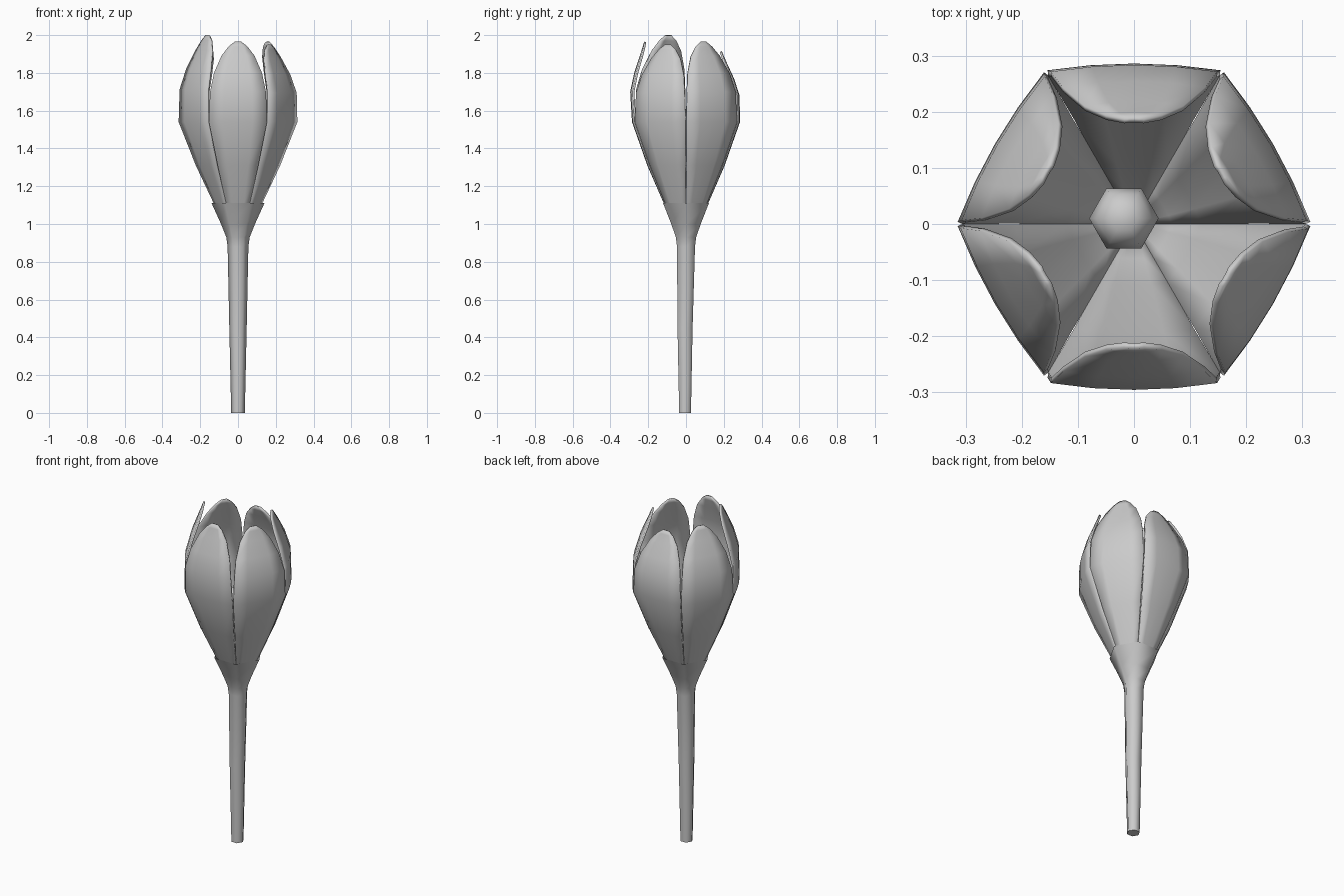
import bpy, bmesh, math
from mathutils import Vector, Matrix

cube = bpy.data.objects.get("Cube")
if cube:
    bpy.data.objects.remove(cube, do_unlink=True)

grey = bpy.data.materials.new("plain grey")
grey.use_nodes = True
grey.diffuse_color = (0.6, 0.6, 0.6, 1)
grey.node_tree.nodes["Principled BSDF"].inputs["Base Color"].default_value = (0.6, 0.6, 0.6, 1)


def finish(bm, name, angle):
    mesh = bpy.data.meshes.new(name)
    bm.to_mesh(mesh)
    bm.free()
    mesh.materials.append(grey)
    ob = bpy.data.objects.new(name, mesh)
    bpy.context.collection.objects.link(ob)
    bpy.ops.object.select_all(action='DESELECT')
    ob.select_set(True)
    bpy.context.view_layer.objects.active = ob
    bpy.ops.object.shade_smooth_by_angle(angle=math.radians(angle))
    return ob


def hex_loft(name, profile, cap_top):
    """Six-sided tube through (x, y, z, radius) stations."""
    bm = bmesh.new()
    rings = []
    for x, y, z, r in profile:
        rings.append([bm.verts.new((x + r * math.cos(i * math.pi / 3),
                                    y + r * math.sin(i * math.pi / 3), z)) for i in range(6)])
    for a, b in zip(rings, rings[1:]):
        for i in range(6):
            j = (i + 1) % 6
            bm.faces.new((a[i], a[j], b[j], b[i]))
    bm.faces.new(rings[0][::-1])
    if cap_top:
        bm.faces.new(rings[-1])
    return finish(bm, name, 65)


# Stem flaring into an open cup
hex_loft("stem_and_cup", [(0, -.005, 0, .036), (0, -.005, .45, .046), (0, 0, .88, .055),
                          (0, 0, .93, .062), (0, 0, 1.0, .09), (0, 0, 1.11, .14)], False)

# Rounded pistil hidden inside the bloom
hex_loft("pistil", [(0, 0, .95, .03), (-.01, .005, 1.2, .035), (-.018, .01, 1.38, .055),
                    (-.018, .01, 1.43, .062), (-.018, .01, 1.47, .05),
                    (-.018, .01, 1.49, .025)], True)

# Petal stations: distance from axis, height, half width
PETAL = [(.012, .93, .006), (.07, 1.0, .037), (.118, 1.11, .063), (.205, 1.31, .108),
         (.286, 1.54, .154), (.288, 1.70, .148), (.262, 1.80, .127),
         (.228, 1.89, .088), (.21, 1.94, .05), (.202, 1.965, .018)]
COLUMNS = (-1, -.5, 0, .5, 1)


def petal(name, angle, tip_z, tip_r):
    bm = bmesh.new()
    rows = []
    for r, z, w in PETAL:
        if z > 1.54:                       # vary how far each tip rises and leans
            f = (z - 1.54) / (1.965 - 1.54)
            z += f * (tip_z - 1.965)
            r += f * (tip_r - .202)
        curve = .012 * min(1, w / .14)
        rows.append([bm.verts.new((r - curve * t * t, w * t, z)) for t in COLUMNS])
    for a, b in zip(rows, rows[1:]):
        for i in range(len(COLUMNS) - 1):
            bm.faces.new((a[i], a[i + 1], b[i + 1], b[i]))
    bmesh.ops.rotate(bm, verts=bm.verts, cent=Vector(),
                     matrix=Matrix.Rotation(math.radians(angle), 3, 'Z'))
    ob = finish(bm, name, 40)
    solid = ob.modifiers.new("thickness", 'SOLIDIFY')
    solid.thickness = .01
    solid.offset = -1


# Six petals around the axis
for name, angle, tip_z, tip_r in (
        ("petal_back_left", 30, 1.965, .185), ("petal_back", 90, 1.915, .19),
        ("petal_back_right", 150, 1.95, .185), ("petal_front_right", 210, 2.0, .19),
        ("petal_front", 270, 1.965, .222), ("petal_front_left", 330, 1.95, .195)):
    petal(name, angle, tip_z, tip_r)
